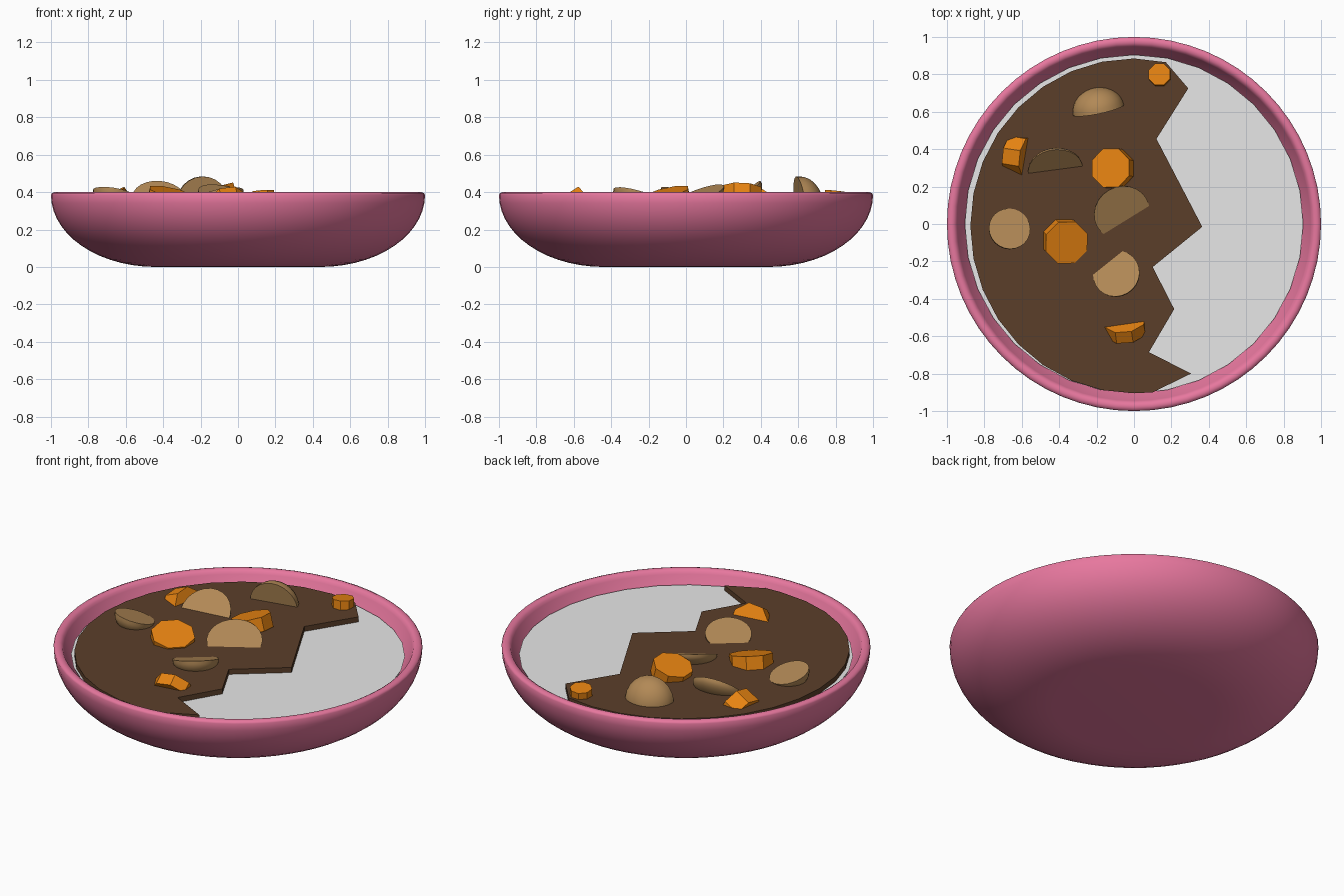
import bpy, bmesh, math
from mathutils import Vector, Matrix

if "Cube" in bpy.data.objects:
    bpy.data.objects.remove(bpy.data.objects["Cube"])


def srgb(r, g, b):
    lin = lambda c: c / 12.92 if c <= 0.04045 else ((c + 0.055) / 1.055) ** 2.4
    return (lin(r / 255), lin(g / 255), lin(b / 255), 1)


def material(name, rgb):
    m = bpy.data.materials.new(name)
    m.diffuse_color = srgb(*rgb)
    m.use_nodes = True
    m.node_tree.nodes["Principled BSDF"].inputs["Base Color"].default_value = m.diffuse_color
    return m


PINK = material("pink glaze", (238, 123, 163))
RICE = material("rice white", (231, 231, 231))
SAUCE = material("sauce brown", (91, 63, 42))
CARROT = material("carrot orange", (250, 143, 20))
POTATO = material("potato tan", (178, 137, 86))


def finish(bm, name, mat, smooth=None):
    bmesh.ops.recalc_face_normals(bm, faces=bm.faces)
    me = bpy.data.meshes.new(name)
    bm.to_mesh(me)
    bm.free()
    ob = bpy.data.objects.new(name, me)
    bpy.context.collection.objects.link(ob)
    me.materials.append(mat)
    if smooth:
        bpy.ops.object.select_all(action='DESELECT')
        ob.select_set(True)
        bpy.context.view_layer.objects.active = ob
        bpy.ops.object.shade_smooth_by_angle(angle=math.radians(smooth))
    return ob


def lathe(bm, profile, n):
    """Revolve an (r, z) profile about z; end rings are capped."""
    rings = [[bm.verts.new((r * math.cos(2 * math.pi * i / n),
                            r * math.sin(2 * math.pi * i / n), z)) for i in range(n)]
             for r, z in profile]
    for a, b in zip(rings, rings[1:]):
        for i in range(n):
            j = (i + 1) % n
            bm.faces.new((a[i], a[j], b[j], b[i]))
    bm.faces.new(rings[0])
    bm.faces.new(rings[-1])


def prism(bm, pts, z0, z1):
    """Extrude a flat outline between two heights."""
    f = bm.faces.new([bm.verts.new((x, y, z0)) for x, y in pts])
    ext = bmesh.ops.extrude_face_region(bm, geom=[f])["geom"]
    bmesh.ops.translate(bm, vec=(0, 0, z1 - z0),
                        verts=[v for v in ext if isinstance(v, bmesh.types.BMVert)])


def place(bm, centre, normal):
    """Turn local +z to the given normal and move the cut face to centre."""
    rot = Vector((0, 0, 1)).rotation_difference(Vector(normal).normalized())
    bm.transform(Matrix.Translation(centre) @ rot.to_matrix().to_4x4())


# Bowl: flat foot, elliptical wall, rounded rim and inner shell
outer = [(0.44 + 0.56 * math.sin(t), 0.385 * (1 - math.cos(t)))
         for t in [math.pi / 2 * i / 14 for i in range(15)]]
rim = [(0.995, 0.394), (0.98, 0.4), (0.965, 0.398), (0.952, 0.39), (0.945, 0.375)]
inner = [(0.905, 0.30), (0.84, 0.21), (0.74, 0.13), (0.6, 0.07), (0.42, 0.04)]
bm = bmesh.new()
lathe(bm, outer + rim + inner, 64)
finish(bm, "bowl", PINK, 50)

# Rice: a flat faceted disc filling the bowl
bm = bmesh.new()
lathe(bm, [(0.89, 0.30), (0.905, 0.33)], 32)
finish(bm, "rice", RICE)

# Curry sauce: left-hand arc with a zigzag edge over the rice
arc = [(0.875 * math.cos(a), 0.895 * math.sin(a) - 0.01)
       for a in [math.radians(90 + 180 * i / 16) for i in range(17)]]
zigzag = [(0.10, -0.90), (0.305, -0.80), (0.08, -0.685), (0.215, -0.455), (0.10, -0.23),
          (0.365, -0.015), (0.12, 0.455), (0.29, 0.725), (0.17, 0.865)]
bm = bmesh.new()
prism(bm, arc + zigzag, 0.325, 0.36)
finish(bm, "curry_sauce", SAUCE)

# Carrots: tilted octagonal slices (cut-face centre, normal, radius, depth)
carrots = [
    ((0.135, 0.80, 0.405), (-0.05, 0.1, 1), 0.062, 0.06),
    ((-0.57, 0.36, 0.33), (0.9, -0.15, 0.4), 0.11, 0.10),
    ((-0.125, 0.30, 0.42), (-0.28, 0.05, 0.95), 0.112, 0.08),
    ((-0.36, -0.10, 0.40), (0.2, -0.2, 0.95), 0.122, 0.08),
    ((-0.05, -0.52, 0.335), (-0.12, 0.82, 0.52), 0.115, 0.07),
]
for k, (c, n, r, d) in enumerate(carrots):
    bm = bmesh.new()
    lathe(bm, [(r, -d), (r, 0)], 8)
    bm.transform(Matrix.Rotation(math.radians(22.5), 4, 'Z'))
    place(bm, c, n)
    finish(bm, f"carrot_{k + 1}", CARROT)

# Potatoes: flat-cut domes (cut-face centre, normal, radius, depth)
potatoes = [
    ((-0.19, 0.61, 0.345), (0.2, -0.96, -0.15), 0.14, 0.12),
    ((-0.42, 0.29, 0.36), (0.09, -0.68, 0.73), 0.147, 0.07),
    ((-0.665, -0.025, 0.395), (0.15, 0.25, 0.95), 0.112, 0.09),
    ((-0.095, -0.265, 0.385), (-0.2, 0.25, 0.93), 0.127, 0.09),
    ((-0.065, 0.06, 0.38), (0.21, -0.34, 0.91), 0.152, 0.07),
]
for k, (c, n, r, d) in enumerate(potatoes):
    bm = bmesh.new()
    lathe(bm, [(r * math.cos(t), -d * math.sin(t))
               for t in [math.radians(85) * i / 7 for i in range(8)]], 24)
    place(bm, c, n)
    finish(bm, f"potato_{k + 1}", POTATO, 45)
